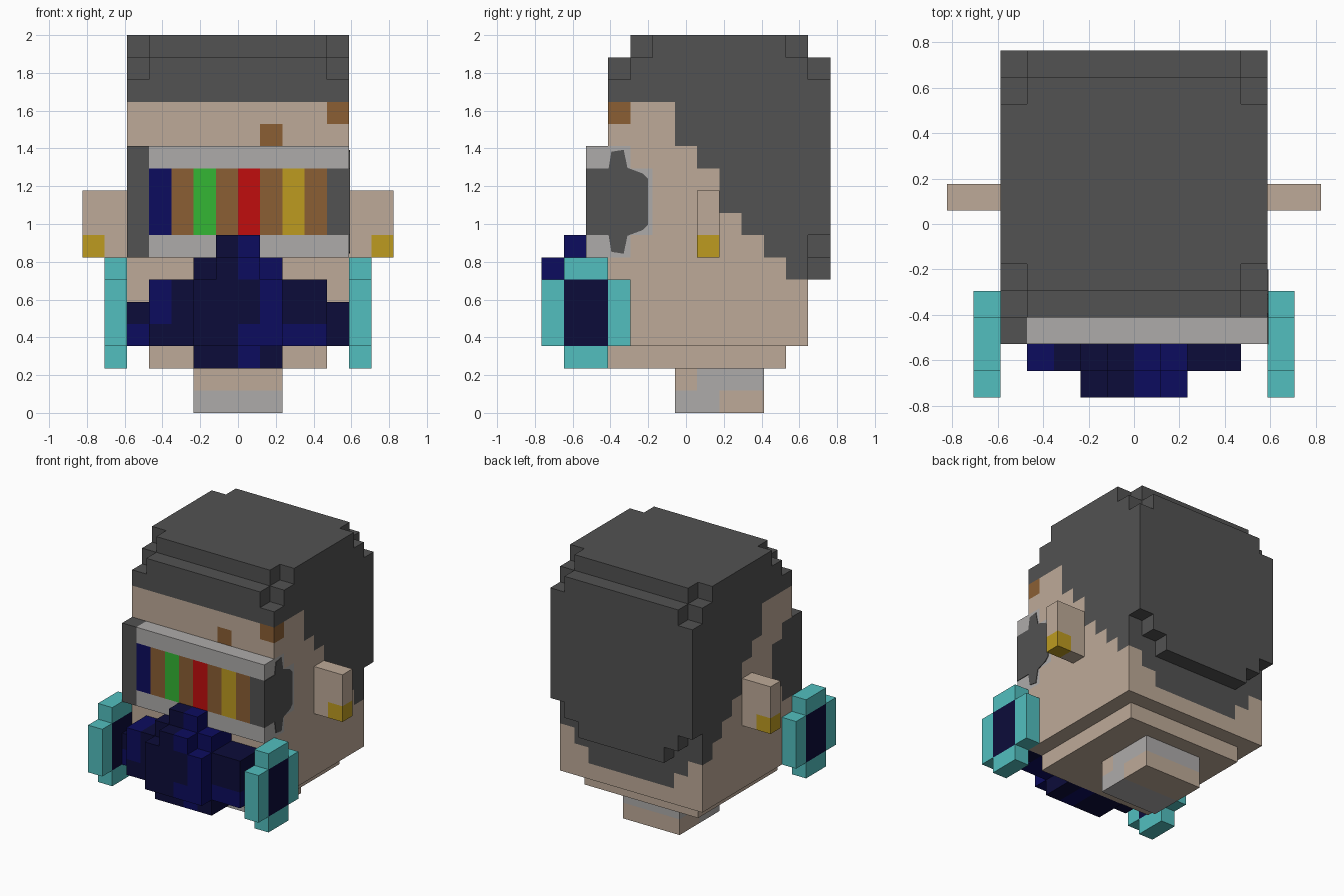
import bpy
import bmesh

old = bpy.data.objects.get("Cube")
if old:
    bpy.data.objects.remove(old, do_unlink=True)

U = 2 / 17  # edge of one block

COLOURS = {
    "skin": (190, 170, 152), "dark_grey": (82, 82, 82), "light_grey": (174, 171, 170),
    "turquoise": (82, 191, 191), "gold": (189, 155, 32), "brown": (139, 95, 52),
    "red": (192, 13, 13), "green": (52, 182, 52), "navy": (12, 12, 58), "blue": (12, 12, 95),
}


def linear(c):
    c /= 255
    return c / 12.92 if c <= 0.04045 else ((c + 0.055) / 1.055) ** 2.4


def make_material(name, rgb):
    m = bpy.data.materials.new(name)
    m.use_nodes = True
    col = (*map(linear, rgb), 1)
    m.diffuse_color = col
    bsdf = next(n for n in m.node_tree.nodes if n.type == 'BSDF_PRINCIPLED')
    bsdf.inputs["Base Color"].default_value = col
    bsdf.inputs["Roughness"].default_value = 0.9
    return m


MATS = {n: make_material(n, c) for n, c in COLOURS.items()}
cells = {}  # (x, y, z) -> (part, colour)


def fill(part, colour, xs, ys, zs):
    """Fill a box of blocks; y blocks are centred on whole numbers."""
    for x in range(*xs):
        for y in range(*ys):
            for z in range(*zs):
                cells[x, y, z] = (part, colour)


def mirrored(part, colour, xs, ys, zs):
    fill(part, colour, xs, ys, zs)
    fill(part, colour, (-xs[1], -xs[0]), ys, zs)


def add_object(name, bm, colours):
    me = bpy.data.meshes.new(name)
    bm.to_mesh(me)
    bm.free()
    for c in colours:
        me.materials.append(MATS[c])
    ob = bpy.data.objects.new(name, me)
    bpy.context.collection.objects.link(ob)


def build(part):
    """Skin the outer sides of one part's blocks and merge flat areas."""
    bm = bmesh.new()
    colours = sorted({c for p, c in cells.values() if p == part})
    verts = {}
    for pos, (p, colour) in cells.items():
        if p != part:
            continue
        for axis in range(3):
            for side in (0, 1):
                near = list(pos)
                near[axis] += 2 * side - 1
                if tuple(near) in cells:
                    continue
                ring = []
                for b, c in ((0, 0), (1, 0), (1, 1), (0, 1)):
                    v = list(pos)
                    v[axis] += side
                    v[(axis + 1) % 3] += b
                    v[(axis + 2) % 3] += c
                    v = tuple(v)
                    if v not in verts:
                        verts[v] = bm.verts.new((v[0] * U, (v[1] - 0.5) * U, v[2] * U))
                    ring.append(verts[v])
                face = bm.faces.new(ring if side else ring[::-1])
                face.material_index = colours.index(colour)
    bmesh.ops.dissolve_limit(bm, angle_limit=0.01, verts=bm.verts[:], edges=bm.edges[:],
                             delimit={'MATERIAL'})
    add_object(part, bm, colours)


# Neck with a patchy collar
fill("neck", "skin", (-2, 2), (0, 4), (0, 2))
fill("neck", "light_grey", (-2, 2), (0, 2), (0, 1))
fill("neck", "light_grey", (-2, 2), (1, 4), (1, 2))

# Head, jaw and brow marks
fill("head", "skin", (-4, 4), (-3, 5), (2, 3))
fill("head", "skin", (-5, 5), (-3, 6), (3, 14))
fill("head", "brown", (4, 5), (-3, -2), (13, 14))
fill("head", "brown", (1, 2), (-3, -2), (12, 13))

# Hair: crown, stepped sides, back
fill("hair", "dark_grey", (-5, 5), (-3, 7), (14, 15))
fill("hair", "dark_grey", (-5, 5), (-2, 6), (15, 16))
fill("hair", "dark_grey", (-4, 4), (-3, 7), (15, 16))
fill("hair", "dark_grey", (-5, 5), (-1, 5), (16, 17))
fill("hair", "dark_grey", (-4, 4), (-2, 6), (16, 17))
for start, low, high in ((0, 12, 14), (1, 11, 12), (2, 9, 11), (3, 8, 9), (4, 7, 8), (5, 6, 7)):
    fill("hair", "dark_grey", (-5, 5), (start, 6), (low, high))
for half, drop in ((5, 0), (4, 1), (3, 2)):
    fill("hair", "dark_grey", (-half, half), (6, 7), (8 - drop, 14))
    fill("hair", "dark_grey", (-half, half), (5, 6), (6 - drop, 8))

# Ears with gold earrings
mirrored("ears", "skin", (5, 7), (1, 2), (7, 10))
mirrored("ears", "gold", (6, 7), (1, 2), (7, 8))

# Visor with coloured lens stripes and temple pieces
fill("visor", "light_grey", (-5, 5), (-4, -3), (7, 12))
stripes = ("blue", "brown", "green", "brown", "red", "brown", "gold", "brown", "dark_grey")
for i, colour in enumerate(stripes):
    fill("visor", colour, (i - 4, i - 3), (-4, -3), (8, 11))
fill("visor", "dark_grey", (-5, -4), (-4, -3), (7, 12))
for x, colour in ((-5, "dark_grey"), (4, "light_grey")):
    fill("visor", colour, (x, x + 1), (-3, -2), (7, 12))
    fill("visor", colour, (x, x + 1), (-2, -1), (8, 11))

# Breathing mask, stepped outwards to the front
fill("mask", "navy", (-5, 5), (-4, -3), (3, 5))
fill("mask", "navy", (-4, 4), (-5, -3), (3, 6))
fill("mask", "navy", (-2, 2), (-5, -3), (2, 7))
fill("mask", "navy", (-1, 1), (-5, -4), (7, 8))
fill("mask", "navy", (-2, 2), (-6, -5), (3, 6))
fill("mask", "navy", (-1, 1), (-6, -5), (6, 7))
patches = {(0, 2), (0, 3), (0, 6), (0, 7), (1, 3), (1, 4), (1, 5), (1, 6),
           (2, 3), (3, 3), (-5, 3), (-4, 4), (-4, 5)}
for (x, y, z), (part, _) in list(cells.items()):
    if part == "mask" and (x, z) in patches:
        cells[x, y, z] = (part, "blue")

# Filter canisters on both sides
mirrored("canisters", "turquoise", (5, 6), (-5, -3), (2, 7))
mirrored("canisters", "turquoise", (5, 6), (-6, -2), (3, 6))
mirrored("canisters", "navy", (5, 6), (-5, -3), (3, 6))

for part in ("neck", "head", "hair", "ears", "visor", "mask", "canisters"):
    build(part)

# Dark inlay on the left temple, symmetric about its middle height
half = [(-.53, .175), (-.41, .175), (-.395, .265), (-.33, .275), (-.31, .18),
        (-.23, .15), (-.2, .12)]
mid = 9.5 * U
outline = [(y, mid - h) for y, h in half] + [(y, mid + h) for y, h in reversed(half)]
bm = bmesh.new()
plate = bm.faces.new([bm.verts.new((5 * U, y, z)) for y, z in outline])
raised = bmesh.ops.extrude_face_region(bm, geom=[plate])["geom"]
bmesh.ops.translate(bm, vec=(0.004, 0, 0),
                    verts=[g for g in raised if isinstance(g, bmesh.types.BMVert)])
bmesh.ops.recalc_face_normals(bm, faces=bm.faces[:])
add_object("temple_inlay", bm, ["dark_grey"])
